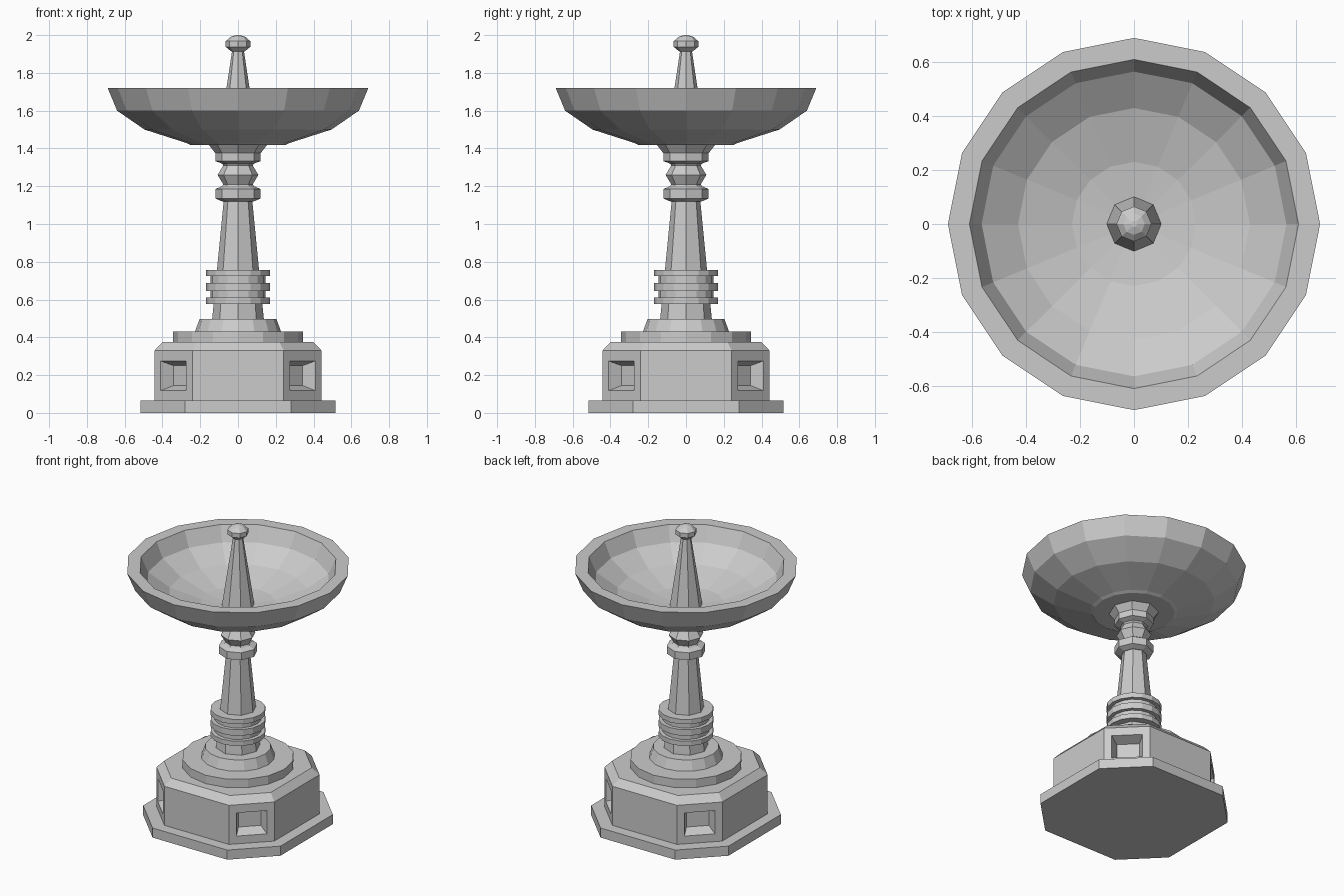
import bpy, bmesh, math
from mathutils import Vector

cube = bpy.data.objects.get("Cube")
if cube:
    bpy.data.objects.remove(cube, do_unlink=True)

stone = bpy.data.materials.new("grey stone")
stone.use_nodes = True
colour = (0.6, 0.6, 0.6, 1)
stone.diffuse_color = colour
bsdf = next(n for n in stone.node_tree.nodes if n.type == 'BSDF_PRINCIPLED')
bsdf.inputs["Base Color"].default_value = colour
bsdf.inputs["Roughness"].default_value = 0.8


def finish(name, bm):
    bmesh.ops.recalc_face_normals(bm, faces=bm.faces)
    mesh = bpy.data.meshes.new(name)
    bm.to_mesh(mesh)
    bm.free()
    mesh.materials.append(stone)
    obj = bpy.data.objects.new(name, mesh)
    bpy.context.collection.objects.link(obj)
    return obj


def loft(name, rings, niches=False):
    """Join a stack of equal rings of points and cap both ends."""
    bm = bmesh.new()
    rows = [[bm.verts.new(p) for p in ring] for ring in rings]
    n = len(rows[0])
    for a, b in zip(rows, rows[1:]):
        for i in range(n):
            j = (i + 1) % n
            bm.faces.new((a[i], a[j], b[j], b[i]))
    bm.faces.new(rows[0][::-1])
    bm.faces.new(rows[-1])
    if niches:
        cut_niches(bm)
    return finish(name, bm)


def turned(name, sides, profile):
    """Faceted turned part from (radius, height) pairs, corners on the axes."""
    angles = [math.tau * i / sides for i in range(sides)]
    return loft(name, [[(r * math.cos(a), r * math.sin(a), z) for a in angles]
                       for r, z in profile])


def chamfered_square(half, flat, z):
    """Square outline with cut corners."""
    quarter = [(half, -flat), (half, flat)]
    pts = []
    for k in range(4):
        c, s = round(math.cos(k * math.pi / 2)), round(math.sin(k * math.pi / 2))
        pts += [(c * x - s * y, s * x + c * y, z) for x, y in quarter]
    return pts


def cut_niches(bm):
    """Inset a tapering recess in each upright corner face."""
    bmesh.ops.recalc_face_normals(bm, faces=bm.faces)
    corners = [f for f in bm.faces if abs(f.normal.z) < 0.1
               and abs(abs(f.normal.x) - abs(f.normal.y)) < 0.1]
    for f in corners:
        nrm = f.normal.copy()
        centre = f.calc_center_median()
        side = Vector((-nrm.y, nrm.x, 0)).normalized()
        outer = list(f.verts)
        bm.faces.remove(f)
        previous = outer
        for w, low, high, depth in ((0.095, 0.118, 0.275, 0),
                                    (0.070, 0.145, 0.250, 0.07)):
            ring = []
            for v in outer:
                sx = 1 if (v.co - centre).dot(side) > 0 else -1
                p = centre + side * sx * w - nrm * depth
                p.z = high if v.co.z > centre.z else low
                ring.append(bm.verts.new(p))
            for i in range(4):
                j = (i + 1) % 4
                bm.faces.new((previous[i], previous[j], ring[j], ring[i]))
            previous = ring
        bm.faces.new(previous)


# Base: slab and pedestal with corner niches
loft("base_slab", [chamfered_square(0.515, 0.28, z) for z in (0, 0.065)])
loft("pedestal", [chamfered_square(0.442, 0.242, 0.065),
                  chamfered_square(0.442, 0.242, 0.33),
                  chamfered_square(0.40, 0.22, 0.375)], niches=True)

# Round steps above the pedestal
turned("lower_step", 16, [(0.345, 0.37), (0.345, 0.432)])
turned("upper_step", 16, [(0.228, 0.43), (0.203, 0.498)])

# Tapered shaft with a stack of rings around it
turned("shaft", 8, [(0.137, 0.495), (0.075, 1.13)])
turned("ring_core", 16, [(0.145, 0.59), (0.145, 0.74)])
for i, (low, high) in enumerate(((0.577, 0.61), (0.646, 0.688), (0.724, 0.757))):
    turned(f"shaft_ring_{i + 1}", 16, [(0.17, low), (0.17, high)])

# Carved neck beneath the bowl
turned("neck", 8, [(0.085, 1.12), (0.12, 1.135), (0.12, 1.185), (0.085, 1.20),
                   (0.078, 1.21), (0.108, 1.26), (0.078, 1.31), (0.085, 1.32),
                   (0.12, 1.333), (0.12, 1.375), (0.155, 1.42)])

# Open bowl, outside then inside
turned("bowl", 16, [(0.25, 1.418), (0.27, 1.428), (0.495, 1.50), (0.64, 1.60),
                    (0.69, 1.72), (0.61, 1.72), (0.565, 1.62), (0.43, 1.53),
                    (0.23, 1.47), (0.09, 1.455)])

# Central spire and finial
turned("spire", 8, [(0.102, 1.45), (0.03, 1.925)])
turned("finial", 8, [(0.035, 1.913), (0.065, 1.938), (0.065, 1.968),
                     (0.04, 1.99), (0.012, 2.0)])
